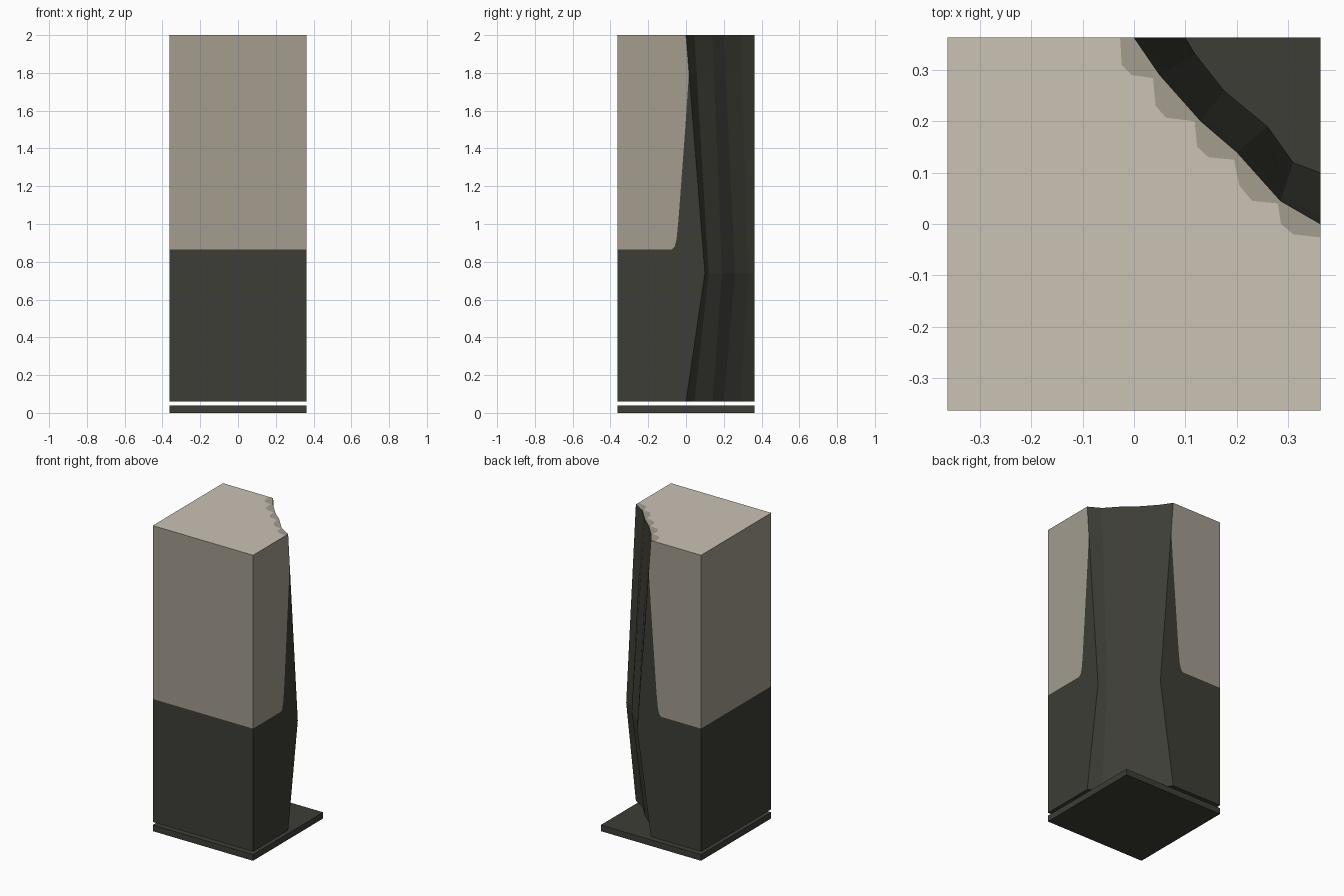
import bpy
import bmesh

cube = bpy.data.objects.get("Cube")
if cube:
    bpy.data.objects.remove(cube)

H = 0.363                      # half width of the square plan
Z0, ZM, ZP, Z1 = 0.06, 0.74, 1.8, 2.0
PAINT = 0.865                  # height of the colour change
DARK, GREY, LIGHT = 0, 1, 2


def material(name, rgb):
    m = bpy.data.materials.new(name)
    m.use_nodes = True
    m.diffuse_color = (*rgb, 1)
    bsdf = m.node_tree.nodes["Principled BSDF"]
    bsdf.inputs["Base Color"].default_value = (*rgb, 1)
    bsdf.inputs["Roughness"].default_value = 0.8
    return m


mats = [material("charcoal", (0.047, 0.047, 0.037)),
        material("warm grey", (0.366, 0.332, 0.275)),
        material("pale stone", (0.597, 0.539, 0.462))]


def finish(bm, name):
    bmesh.ops.remove_doubles(bm, verts=bm.verts, dist=0.0001)
    bmesh.ops.recalc_face_normals(bm, faces=bm.faces)
    mesh = bpy.data.meshes.new(name)
    bm.to_mesh(mesh)
    bm.free()
    for m in mats:
        mesh.materials.append(m)
    obj = bpy.data.objects.new(name, mesh)
    bpy.context.collection.objects.link(obj)
    return obj


# Base plate
bm = bmesh.new()
bmesh.ops.create_cube(bm, size=1)
bmesh.ops.scale(bm, vec=(2 * H, 2 * H, 0.04), verts=bm.verts)
bmesh.ops.translate(bm, vec=(0, 0, 0.02), verts=bm.verts)
finish(bm, "base_plate")

# Column with its broken corner
bm = bmesh.new()


def face(points, mat):
    f = bm.faces.new([bm.verts.new(p) for p in points])
    f.material_index = mat


edge = [(0, H), (0.05, 0.29), (0.13, 0.2), (0.2, 0.14), (0.285, 0.045), (H, 0)]
waist = [(0.1, H), (0.12, 0.33), (0.175, 0.26), (0.26, 0.19), (0.31, 0.12), (H, 0.1)]
t = (Z1 - ZP) / (Z1 - ZM)
upper = [(a[0] + (b[0] - a[0]) * t, a[1] + (b[1] - a[1]) * t)
         for a, b in zip(edge, waist)]

# Rough wall of the broken corner
rings = [(edge, Z0), (waist, ZM), (upper, ZP), (edge, Z1)]
for (ra, za), (rb, zb) in zip(rings, rings[1:]):
    for i in range(len(ra) - 1):
        face([(*ra[i], za), (*ra[i + 1], za), (*rb[i + 1], zb), (*rb[i], zb)], DARK)

# Two cut sides, mirrored across the diagonal, with a curved paint line
join = (upper[-1][1], ZP)
line = [(-H, PAINT), (-0.075, PAINT), (-0.06, 0.88), (-0.05, 0.92),
        (-0.04, 1.02), (-0.023, 1.25), (-0.003, 1.52), join]
for swap in (False, True):
    def place(pts):
        return [(u, H, z) if swap else (H, u, z) for u, z in pts]
    face(place([(-H, Z0), (0, Z0), (0.1, ZM)] + line[::-1]), DARK)
    face(place(line + [(0, Z1), (-H, Z1)]), GREY)

# Two whole sides
for a, b in (((-H, -H), (H, -H)), ((-H, H), (-H, -H))):
    for lo, hi, mat in ((Z0, PAINT, DARK), (PAINT, Z1, GREY)):
        face([(*a, lo), (*b, lo), (*b, hi), (*a, hi)], mat)

# Underside, and the top with its scalloped grey rim
corners = [(H, -H), (-H, -H), (-H, H)]
scallop = [(-0.027, H), (-0.024, 0.31), (-0.005, 0.29), (0.037, 0.284),
           (0.042, 0.23), (0.062, 0.207), (0.118, 0.2),
           (0.123, 0.15), (0.145, 0.13), (0.195, 0.125),
           (0.205, 0.075), (0.23, 0.045), (0.28, 0.04),
           (0.286, 0), (0.31, -0.02), (H, -0.026)]
face([(*p, Z0) for p in edge + corners], DARK)
face([(*p, Z1) for p in scallop + corners], LIGHT)
face([(*p, Z1) for p in edge + scallop[::-1]], GREY)
finish(bm, "column")
